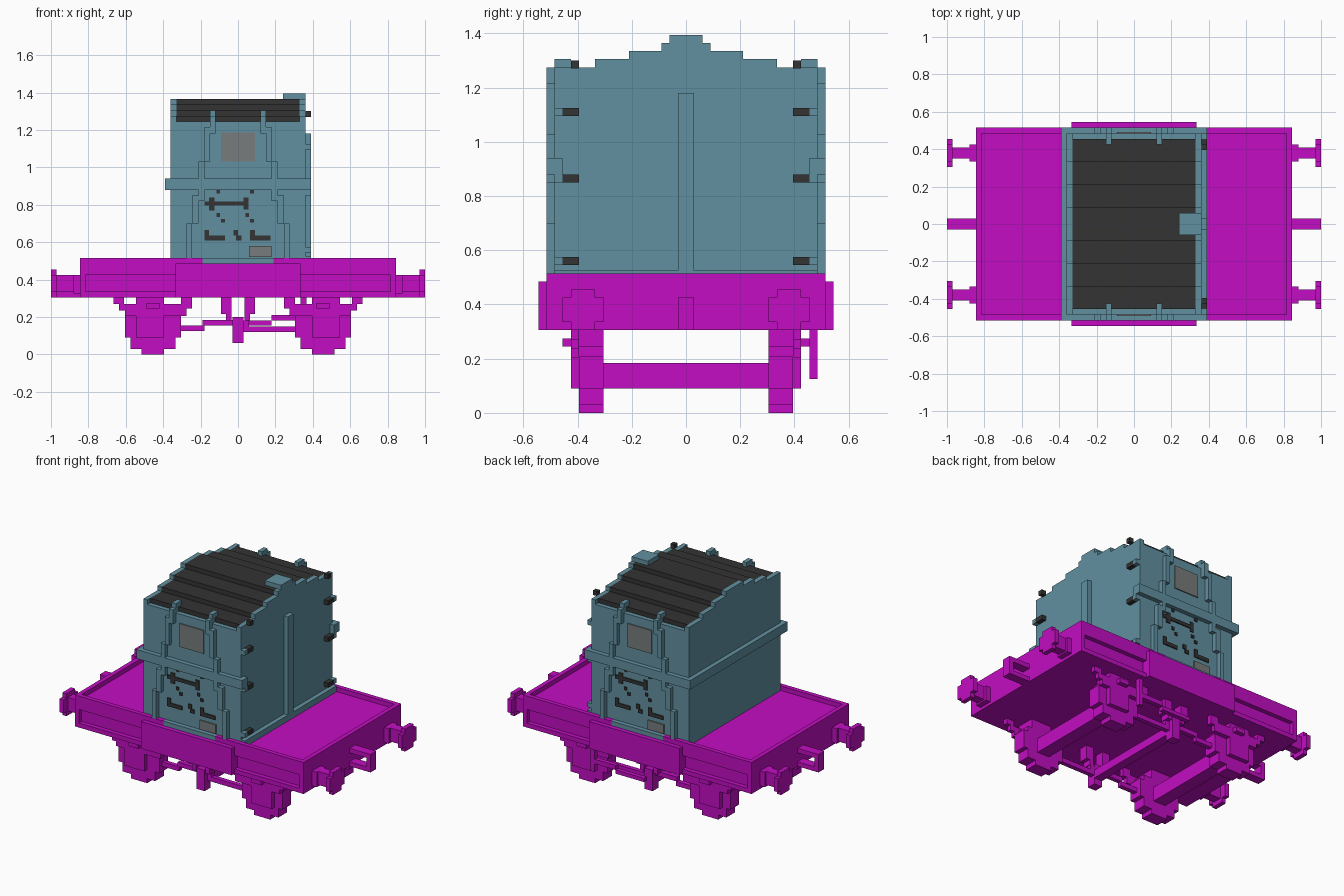
import bpy, bmesh

cube = bpy.data.objects.get("Cube")
if cube:
    bpy.data.objects.remove(cube, do_unlink=True)


def material(name, rgb):
    lin = [((c / 255 + 0.055) / 1.055) ** 2.4 if c > 10 else c / 255 / 12.92 for c in rgb]
    m = bpy.data.materials.new(name)
    m.use_nodes = True
    m.diffuse_color = (*lin, 1)
    m.node_tree.nodes["Principled BSDF"].inputs["Base Color"].default_value = (*lin, 1)
    return m


BLUE = material("grey_blue", (97, 144, 160))
PINK = material("magenta", (194, 13, 194))
DARK = material("charcoal", (51, 51, 51))
GREY = material("plate_grey", (120, 124, 124))


def boxes(name, mat, items, sx=(1,), sy=(1,), turn=False):
    """Join boxes (x0,x1,y0,y1,z0,z1), mirrored by sx/sy, or also turned half round about z."""
    signs = [(1, 1), (-1, -1)] if turn else [(a, b) for a in sx for b in sy]
    bm = bmesh.new()
    for a, b in signs:
        for x0, x1, y0, y1, z0, z1 in items:
            vs = bmesh.ops.create_cube(bm, size=1)["verts"]
            for v in vs:
                v.co.x = a * (x0 + x1) / 2 + v.co.x * (x1 - x0)
                v.co.y = b * (y0 + y1) / 2 + v.co.y * (y1 - y0)
                v.co.z = (z0 + z1) / 2 + v.co.z * (z1 - z0)
    me = bpy.data.meshes.new(name)
    bm.to_mesh(me)
    bm.free()
    me.materials.append(mat)
    ob = bpy.data.objects.new(name, me)
    bpy.context.collection.objects.link(ob)
    return ob


BOTH = (1, -1)

# Wagon bed: bottom flange, recessed channel, upper beam and raised rim
boxes("wagon_bed", PINK, [
    (-.845, .845, -.515, .515, .305, .335),
    (-.815, .815, -.485, .485, .335, .425),
    (-.845, .845, -.515, .515, .425, .485)])
boxes("bed_end_beams", PINK, [(.815, .845, -.515, .515, .305, .515)], sx=BOTH)
boxes("bed_side_rims", PINK, [(.19, .82, .485, .515, .485, .515)], BOTH, BOTH)
boxes("side_plates", PINK, [(-.335, .335, .485, .545, .305, .485)], sy=BOTH)

# Buffers and coupling loops at both ends
boxes("buffers", PINK, [
    (.845, .88, .335, .425, .325, .425),
    (.88, .97, .35, .41, .335, .425),
    (.97, 1.0, .335, .425, .305, .455),
    (.97, 1.0, .305, .455, .335, .425)], BOTH, BOTH)
boxes("couplings", PINK, [
    (.845, 1.0, -.03, .03, .395, .425),
    (.845, 1.0, -.03, .03, .305, .335),
    (.97, 1.0, -.03, .03, .335, .395)], sx=BOTH)

# Wheels as stepped discs, axles and axle guards with springs
boxes("wheels", PINK, [
    (.395, .515, .305, .395, 0, .03),
    (.335, .575, .305, .395, .03, .09),
    (.305, .605, .305, .395, .09, .21),
    (.335, .575, .305, .395, .21, .245),
    (.395, .545, .305, .395, .245, .305)], BOTH, BOTH)
boxes("axle_guards", PINK, [
    (.61, .665, .395, .425, .27, .305),
    (.245, .305, .395, .425, .245, .305),
    (.275, .635, .395, .425, .235, .27),
    (.275, .605, .395, .425, .205, .245),
    (.395, .545, .395, .425, .09, .305),
    (.42, .49, .425, .455, .245, .275)], BOTH, BOTH)
boxes("axles", PINK, [(.41, .5, -.305, .305, .09, .185)], sx=BOTH)

# Brake gear in the middle
boxes("brake_hangers", PINK, [
    (.035, .09, .335, .395, .215, .305),
    (.035, .065, .335, .395, .18, .215)], BOTH, BOTH)
boxes("brake_shaft", PINK, [
    (-.03, .03, -.395, .395, .1, .155),
    (-.03, .03, .335, .395, .06, .2),
    (-.03, .03, -.395, -.335, .06, .2)])
boxes("brake_rods", PINK, [
    (-.19, -.03, .335, .365, .155, .185),
    (-.31, -.18, .335, .365, .125, .155),
    (.03, .125, .335, .365, .12, .15),
    (.03, .06, .335, .365, .15, .18),
    (.12, .31, .335, .365, .12, .15)], sy=BOTH)
boxes("brake_lever", PINK, [
    (-.03, .12, .455, .485, .155, .18),
    (.12, .18, .455, .485, .155, .18),
    (.18, .365, .455, .485, .18, .21),
    (.335, .365, .455, .485, .125, .305)])

# Container body with stepped end walls and matching dark roof
boxes("container_body", BLUE, [
    (-.36, .36, -.485, .485, .485, 1.245),
    (-.19, .19, -.515, .515, .485, .515)])
steps = [(.485, 1.245, 1.275), (.335, 1.275, 1.305), (.21, 1.305, 1.335), (.09, 1.335, 1.365)]
boxes("roof_end_walls", BLUE, [(.33, .36, -w, w, a, b) for w, a, b in steps], sx=BOTH)
boxes("roof", DARK, [(-.33, .33, -min(w, .455), min(w, .455), a, b) for w, a, b in steps])
boxes("roof_vent", BLUE, [(.24, .36, -.06, .06, 1.335, 1.395)])

# Straps that spread outwards towards the bottom on both long sides
boxes("side_straps", BLUE, [
    (.12, .15, .425, .485, 1.245, 1.305),
    (.12, .15, .485, .515, 1.18, 1.275),
    (.15, .18, .485, .515, 1.03, 1.215),
    (.18, .21, .485, .515, .82, 1.03),
    (.21, .245, .485, .515, .70, .85),
    (.245, .275, .485, .515, .515, .70)], BOTH, BOTH)

# Belt around the container, open at the door end
boxes("belt", BLUE, [
    (-.39, .39, .485, .515, .88, .94),
    (-.39, -.36, 0, .515, .88, .94),
    (.36, .39, .455, .515, .88, .94)], sy=BOTH)

# Door end: centre bar, sill, hinge lugs and hinges
boxes("door_bar", BLUE, [(.36, .39, -.03, .03, .515, 1.18)])
boxes("door_sill", BLUE, [(.36, .39, -.485, .485, .485, .525)])
boxes("hinge_lugs", BLUE, [
    (.36, .39, .455, .485, z, z + .03) for z in (.545, .85, 1.095)], sy=BOTH)
boxes("hinges", DARK, [
    (.36, .39, .395, .455, z, z + .03) for z in (.545, .85, 1.095)]
    + [(.36, .39, .395, .425, 1.27, 1.30)], sy=BOTH)


# Thin painted plates on both long sides
def plates(name, mat, rects):
    boxes(name, mat, [(a, b, -.492, -.484, c, d) for a, b, c, d in rects], turn=True)


plates("notice_panels", GREY, [(-.09, .09, 1.03, 1.185)])
boxes("lower_panels", GREY, [(.06, .18, -.522, -.484, .52, .58)], turn=True).scale = (1, .945, 1)
plates("bar_emblem", DARK, [
    (-.18, .05, .795, .818),
    (-.155, -.125, .77, .84),
    (.03, .055, .775, .84)])
dots = [(-.08, .895), (-.105, .87), (.075, .87), (-.105, .745), (-.08, .715), (.05, .745), (.075, .715)]
plates("emblem_dots", DARK, [(x - .01, x + .01, z - .01, z + .01) for x, z in dots])
plates("lower_marks", DARK, [
    (-.18, -.07, .61, .635), (-.18, -.155, .635, .665),
    (-.01, .02, .61, .635), (-.025, .0, .635, .665),
    (.065, .175, .61, .635), (.065, .09, .635, .665)])
